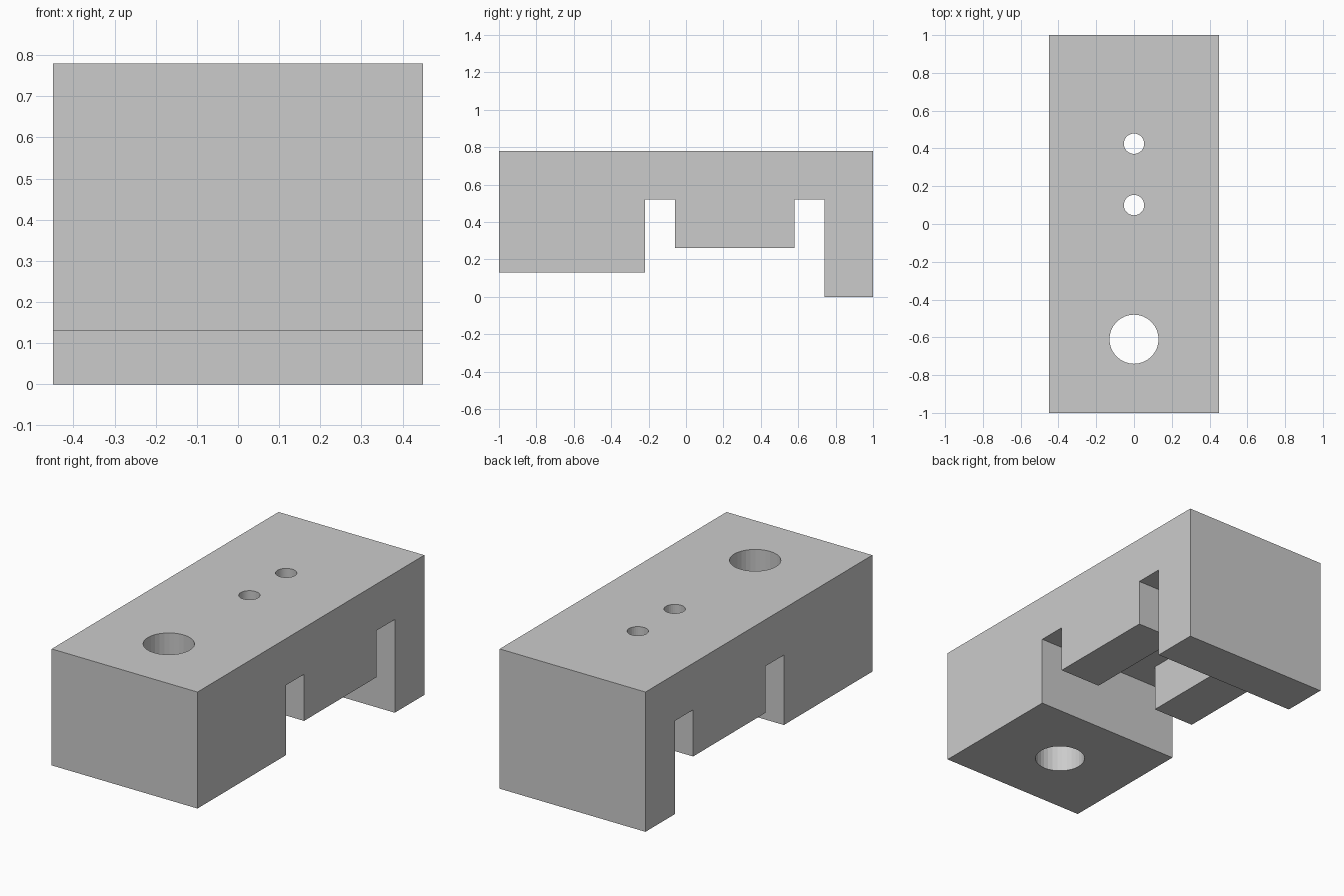
import bpy, bmesh, math
from mathutils import Matrix

if "Cube" in bpy.data.objects:
    bpy.data.objects.remove(bpy.data.objects["Cube"])

W = 0.45  # half width

grey = bpy.data.materials.new("light grey")
grey.diffuse_color = (0.6, 0.6, 0.6, 1)
grey.use_nodes = True
grey.node_tree.nodes["Principled BSDF"].inputs["Base Color"].default_value = grey.diffuse_color


def add_object(name, bm):
    bmesh.ops.recalc_face_normals(bm, faces=bm.faces)
    mesh = bpy.data.meshes.new(name)
    bm.to_mesh(mesh)
    bm.free()
    mesh.materials.append(grey)
    obj = bpy.data.objects.new(name, mesh)
    bpy.context.collection.objects.link(obj)
    return obj


# Clamp body: side profile (y, z) extruded across the width
profile = [(-1, 0.13), (-0.22, 0.13), (-0.22, 0.52), (-0.06, 0.52), (-0.06, 0.26),
           (0.58, 0.26), (0.58, 0.52), (0.74, 0.52), (0.74, 0), (1, 0), (1, 0.78), (-1, 0.78)]
bm = bmesh.new()
face = bm.faces.new([bm.verts.new((-W, y, z)) for y, z in profile])
ext = bmesh.ops.extrude_face_region(bm, geom=[face])
bmesh.ops.translate(bm, vec=(2 * W, 0, 0),
                    verts=[v for v in ext["geom"] if isinstance(v, bmesh.types.BMVert)])
body = add_object("block_body", bm)


def cut(name, bm):
    cutter = add_object(name, bm)
    cutter.hide_render = True
    cutter.hide_set(True)
    mod = body.modifiers.new(name, 'BOOLEAN')
    mod.operation = 'DIFFERENCE'
    mod.solver = 'EXACT'
    mod.object = cutter
    bpy.context.view_layer.objects.active = body
    bpy.ops.object.modifier_apply(modifier=name)
    bpy.data.objects.remove(cutter)


# Channel between the two middle rails, meeting the cross slots
bm = bmesh.new()
bmesh.ops.create_cube(bm, size=1, matrix=Matrix.Translation((0, 0.26, 0.36))
                      @ Matrix.Diagonal((0.39, 0.80, 0.32, 1)))
cut("rail_channel_cutter", bm)

# Vertical through holes: one large, two small
for i, (y, r) in enumerate([(-0.61, 0.13), (0.10, 0.054), (0.425, 0.054)]):
    bm = bmesh.new()
    bmesh.ops.create_cone(bm, cap_ends=True, segments=32, radius1=r, radius2=r,
                          depth=2, matrix=Matrix.Translation((0, y, 0.4)))
    cut(f"hole_cutter_{i + 1}", bm)
